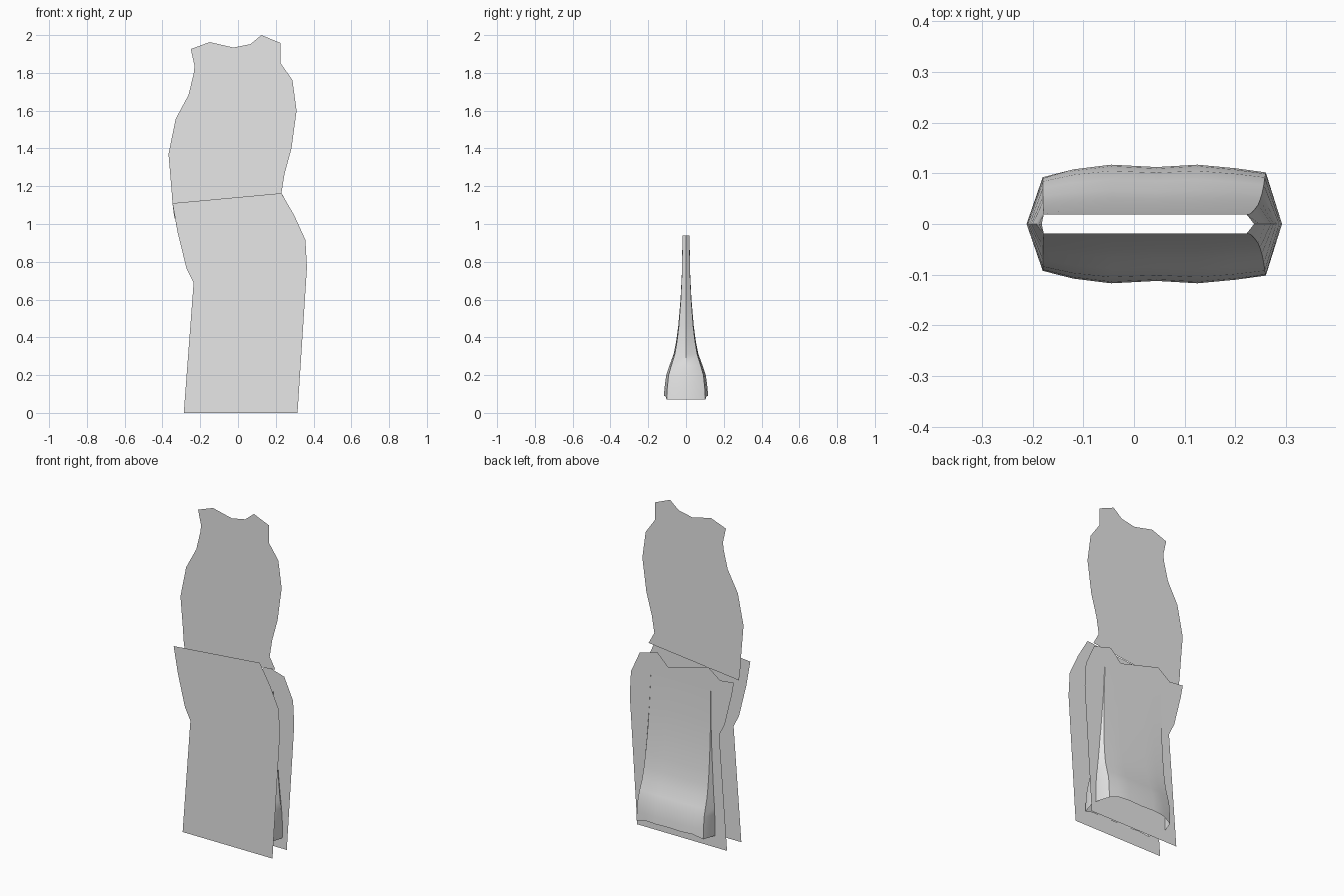
import bpy, bmesh

if "Cube" in bpy.data.objects:
    bpy.data.objects.remove(bpy.data.objects["Cube"])

grey = bpy.data.materials.new("light_grey")
grey.diffuse_color = (0.8, 0.8, 0.8, 1)
grey.use_nodes = True
grey.node_tree.nodes["Principled BSDF"].inputs["Base Color"].default_value = grey.diffuse_color


def finish(name, bm):
    me = bpy.data.meshes.new(name)
    bm.to_mesh(me)
    bm.free()
    me.materials.append(grey)
    ob = bpy.data.objects.new(name, me)
    bpy.context.collection.objects.link(ob)
    return ob


def sheet(name, y, outline):
    """Flat single-sided panel standing upright at depth y."""
    bm = bmesh.new()
    f = bm.faces.new([bm.verts.new((x, y, z)) for x, z in outline])
    f.normal_update()
    bmesh.ops.triangulate(bm, faces=[f])
    return finish(name, bm)


# outline shared by the two lower panels, left side going down, right side going up
left = [(-.32, .957), (-.272, .762), (-.235, .688), (-.287, 0)]
right = [(.315, 0), (.365, .77), (.357, .915), (.298, 1.045)]

# front lower panel with a straight slanted top
sheet("front_panel", -.12, left + right + [(.23, 1.163), (-.347, 1.11)])

# back lower panel with a ragged top
sheet("back_panel", .017, left + right + [
    (.18, 1.078), (.107, 1.007), (-.16, 1.08), (-.24, 1.02), (-.333, 1.03)])

# upper panel with a ragged top
sheet("upper_panel", -.025, [
    (-.337, 1.03), (.268, 1.095), (.23, 1.165), (.246, 1.265), (.283, 1.4),
    (.31, 1.6), (.288, 1.762), (.225, 1.852), (.225, 1.958), (.124, 2),
    (.066, 1.952), (-.024, 1.934), (-.15, 1.963), (-.25, 1.926),
    (-.23, 1.836), (-.235, 1.794), (-.262, 1.683), (-.33, 1.556),
    (-.368, 1.37), (-.352, 1.185), (-.347, 1.11)])

# flared sleeve: open tube with pointed ends, (height, half depth, flare)
rings = [(.07, .117, 1), (.13, .114, 1), (.2, .105, .95), (.25, .088, .9),
         (.31, .066, .8), (.38, .052, .7), (.46, .041, .6), (.6, .029, .4),
         (.76, .021, .2), (.94, .019, 0)]
# cross-section half: x at the bottom, x at the top, depth factor
half = [(-.18, -.178, .79), (-.12, -.12, .92), (-.045, -.045, 1),
        (.045, .04, .96), (.125, .115, 1), (.2, .18, .94), (.26, .222, .87)]
bm = bmesh.new()
loops = []
for i, (z, d, t) in enumerate(rings):
    def point(x0, x1, k, side):
        k = 1 + (k - 1) * t
        lift = .02 * (k > .9) if i == 0 else 0   # raised middle of the hem
        return bm.verts.new((x1 + (x0 - x1) * t, side * d * k, z + lift))
    loop = [point(-.212, -.182, 0 if t else .01, 0)]
    loop += [point(*h, -1) for h in half]
    loop += [point(.292, .237, 0, 0)]
    loop += [point(*h, 1) for h in reversed(half)]
    loops.append(loop)
for a, b in zip(loops, loops[1:]):
    n = len(a)
    for j in range(n):
        k = (j + 1) % n
        bm.faces.new((a[j], a[k], b[k], b[j]))
sleeve = finish("sleeve", bm)
bpy.context.view_layer.objects.active = sleeve
sleeve.select_set(True)
bpy.ops.object.shade_smooth_by_angle(angle=0.7)
